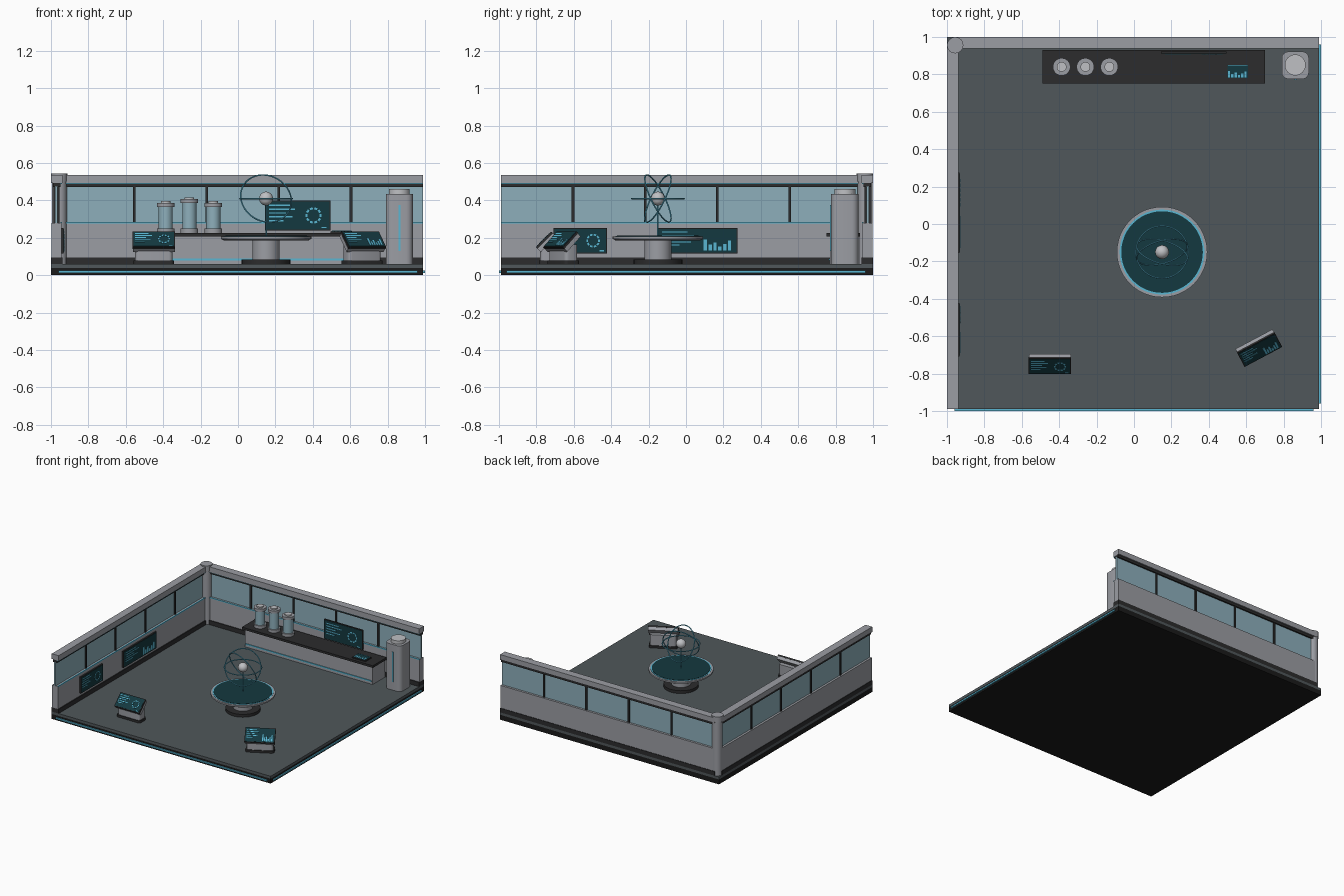
import bpy, bmesh, math
from mathutils import Matrix, Vector

if "Cube" in bpy.data.objects:
    bpy.data.objects.remove(bpy.data.objects["Cube"])


def material(name, r, g, b):
    m = bpy.data.materials.new(name)
    m.use_nodes = True
    m.diffuse_color = (r, g, b, 1)
    m.node_tree.nodes["Principled BSDF"].inputs["Base Color"].default_value = (r, g, b, 1)
    return m


GREY = material("panel grey", 0.33, 0.34, 0.37)
PALE = material("pale metal", 0.52, 0.53, 0.55)
FLOOR = material("floor slate", 0.08, 0.095, 0.103)
DARK = material("trim charcoal", 0.025, 0.025, 0.026)
BLACK = material("base black", 0.011, 0.011, 0.011)
GLASS = material("window glass", 0.27, 0.43, 0.5)
CYAN = material("glow cyan", 0.1, 0.47, 0.65)
SCREEN = material("screen teal", 0.007, 0.04, 0.05)


def finish(name, bm, mat, smooth=False):
    bmesh.ops.recalc_face_normals(bm, faces=bm.faces)
    me = bpy.data.meshes.new(name)
    bm.to_mesh(me)
    bm.free()
    me.materials.append(mat)
    ob = bpy.data.objects.new(name, me)
    bpy.context.collection.objects.link(ob)
    if smooth:
        bpy.ops.object.select_all(action="DESELECT")
        ob.select_set(True)
        bpy.context.view_layer.objects.active = ob
        bpy.ops.object.shade_smooth_by_angle(angle=math.radians(35))
    return ob


def boxes(name, mat, spans, mx=Matrix(), round_by=0):
    """Boxes given as (x0, x1, y0, y1, z0, z1), optionally with rounded upright edges."""
    bm = bmesh.new()
    for x0, x1, y0, y1, z0, z1 in spans:
        place = Matrix.Translation(((x0 + x1) / 2, (y0 + y1) / 2, (z0 + z1) / 2))
        bmesh.ops.create_cube(bm, size=1, matrix=place @ Matrix.Diagonal((x1 - x0, y1 - y0, z1 - z0, 1)))
    if round_by:
        upright = [e for e in bm.edges if abs(e.verts[0].co.z - e.verts[1].co.z) > 1e-4]
        bmesh.ops.bevel(bm, geom=upright, offset=round_by, segments=4, profile=0.5, affect="EDGES")
    bm.transform(mx)
    return finish(name, bm, mat, round_by > 0)


def lathe(name, mat, x, y, profile, sides=32):
    """Spin a (radius, height) profile about an upright axis."""
    bm = bmesh.new()
    vs = [bm.verts.new((r, 0, z)) for r, z in profile]
    es = [bm.edges.new(p) for p in zip(vs, vs[1:])]
    bmesh.ops.spin(bm, geom=vs + es, cent=(0, 0, 0), axis=(0, 0, 1), angle=math.tau, steps=sides)
    bmesh.ops.remove_doubles(bm, verts=bm.verts, dist=1e-5)
    bm.transform(Matrix.Translation((x, y, 0)))
    return finish(name, bm, mat, True)


def disc(name, mat, x, y, r, z0, z1, sides=32):
    return lathe(name, mat, x, y, [(0, z0), (r, z0), (r, z1), (0, z1)], sides)


def hoop(name, mat, centre, radius, thick, rot=Matrix()):
    bm = bmesh.new()
    vs = [bm.verts.new((radius + thick * math.cos(a), 0, thick * math.sin(a)))
          for a in (i * math.tau / 8 for i in range(8))]
    es = [bm.edges.new((vs[i], vs[i - 1])) for i in range(8)]
    bmesh.ops.spin(bm, geom=vs + es, cent=(0, 0, 0), axis=(0, 0, 1), angle=math.tau, steps=56)
    bmesh.ops.remove_doubles(bm, verts=bm.verts, dist=1e-5)
    bm.transform(Matrix.Translation(centre) @ rot)
    return finish(name, bm, mat, True)


def screen(name, w, h, mx, chart):
    """Display facing local +z: frame, panel, text lines on the left and a chart on the right."""
    boxes(name + "_frame", DARK, [(-w / 2, w / 2, -h / 2, h / 2, -0.008, 0.004)], mx)
    e = 0.005
    boxes(name + "_panel", SCREEN, [(-w / 2 + e, w / 2 - e, -h / 2 + e, h / 2 - e, 0.003, 0.006)], mx)
    marks = []
    t = h * 0.022
    if chart != "tablet":
        for i, length in enumerate((0.32, 0.4, 0.26, 0.36, 0.22)):
            v = h * (0.34 - 0.13 * i)
            marks.append((-w * 0.44, w * (length - 0.44), v - t, v + t, 0.005, 0.008))
    if chart == "ring":
        marks.append((w * 0.36, w * 0.44, -h * 0.42, -h * 0.38, 0.005, 0.008))
    else:
        left, right = (-0.44, 0.44) if chart == "tablet" else (0.08, 0.44)
        bars = (0.55, 0.3, 0.42, 0.2, 0.34, 0.5)
        step = (right - left) / len(bars)
        for i, tall in enumerate(bars):
            u = w * (left + i * step)
            marks.append((u, u + w * step * 0.7, -h * 0.4, h * (tall * 0.8 - 0.4), 0.005, 0.008))
        if chart == "tablet":
            marks.append((w * left, w * right, h * 0.36, h * 0.42, 0.005, 0.008))
    boxes(name + "_marks", CYAN, marks, mx)
    if chart == "ring":
        s = h * 0.05
        for i in range(10):
            turn = Matrix.Translation((w * 0.24, 0, 0)) @ Matrix.Rotation(i * math.tau / 10, 4, "Z")
            boxes(name + "_dial_dash", CYAN, [(h * 0.2, h * 0.27, -s, s, 0.005, 0.008)], mx @ turn)


def turn(deg, axis):
    return Matrix.Rotation(math.radians(deg), 4, axis)


def at(x, y, z):
    return Matrix.Translation((x, y, z))


# Floor slab with glowing edge strips
boxes("floor_base", BLACK, [(-1, 0.99, -0.99, 1, 0, 0.04)])
boxes("floor_top", FLOOR, [(-1, 0.99, -0.99, 1, 0.04, 0.06)])
boxes("floor_glow_strips", CYAN, [(-0.96, 0.96, -1, -0.985, 0.013, 0.025),
                                  (0.985, 1, -0.96, 0.96, 0.013, 0.025)])

# Back wall, and the same wall reflected across the corner diagonal
swap = Matrix(((0, -1, 0, 0), (-1, 0, 0, 0), (0, 0, 1, 0), (0, 0, 0, 1)))
for side, mx in (("back", Matrix()), ("left", swap)):
    a, b = -0.96, 0.99
    boxes(side + "_wall_skirting", DARK, [(a, b, 0.937, 1, 0.06, 0.095)], mx)
    boxes(side + "_wall_panel", GREY, [(a, b, 0.944, 0.996, 0.095, 0.28)], mx)
    boxes(side + "_wall_glass", GLASS, [(a, b, 0.964, 0.978, 0.28, 0.475)], mx)
    boxes(side + "_wall_rail", GREY, [(a, b, 0.938, 1, 0.492, 0.535)], mx)
    boxes(side + "_wall_header", DARK, [(a, b, 0.95, 0.99, 0.472, 0.492)], mx)
    boxes(side + "_wall_mullions", DARK,
          [(u - 0.007, u + 0.007, 0.955, 0.987, 0.28, 0.475) for u in (-0.555, -0.168, 0.218, 0.604)], mx)
    boxes(side + "_wall_glow_trim", CYAN, [(a, b, 0.94, 0.948, 0.276, 0.284),
                                           (a, b, 0.94, 0.952, 0.487, 0.493)], mx)
disc("corner_post", GREY, -0.955, 0.957, 0.04, 0.06, 0.5)
disc("corner_post_cap", GREY, -0.956, 0.956, 0.044, 0.5, 0.545, 16)

# Counter with display and three canisters
boxes("counter_body", GREY, [(-0.475, 0.685, 0.77, 0.93, 0.06, 0.208)])
boxes("counter_top", DARK, [(-0.49, 0.7, 0.75, 0.93, 0.208, 0.226)])
boxes("counter_glow_strip", CYAN, [(-0.465, 0.675, 0.764, 0.772, 0.08, 0.09)])
for x, top in ((-0.387, 0.365), (-0.26, 0.385), (-0.132, 0.365)):
    disc("canister_base", GREY, x, 0.84, 0.047, 0.226, 0.25)
    disc("canister_glass", GLASS, x, 0.84, 0.038, 0.25, top)
    disc("canister_lid", GREY, x, 0.84, 0.047, top, top + 0.022)
    disc("canister_knob", PALE, x, 0.84, 0.026, top + 0.022, top + 0.032)
screen("counter_display", 0.35, 0.16, at(0.32, 0.915, 0.32) @ turn(90, "X"), "ring")
screen("counter_tablet", 0.12, 0.08, at(0.555, 0.815, 0.23), "tablet")

# Tall dispenser
boxes("dispenser_body", GREY, [(0.79, 0.935, 0.775, 0.922, 0.06, 0.435)], round_by=0.035)
disc("dispenser_cap", PALE, 0.862, 0.85, 0.056, 0.435, 0.462)
boxes("dispenser_glow_strip", CYAN, [(0.859, 0.869, 0.77, 0.78, 0.13, 0.375)])

# Displays on the left wall
facing = turn(90, "Z") @ turn(90, "X")
screen("wall_display_large", 0.43, 0.135, at(-0.936, 0.06, 0.185) @ facing, "bars")
screen("wall_display_small", 0.285, 0.135, at(-0.936, -0.565, 0.185) @ facing, "ring")

# Round projector table
cx, cy = 0.15, -0.15
disc("table_foot", DARK, cx, cy, 0.13, 0.06, 0.083)
disc("table_pedestal", GREY, cx, cy, 0.073, 0.083, 0.187)
lathe("table_top", GREY, cx, cy, [(0, 0.185), (0.225, 0.185), (0.242, 0.195), (0.242, 0.207), (0, 0.207)], 48)
disc("table_glow_ring", CYAN, cx, cy, 0.227, 0.206, 0.2095, 48)
disc("table_screen", SCREEN, cx, cy, 0.218, 0.207, 0.2115, 48)

# Orbit hologram over the table
disc("hologram_stem", CYAN, cx, cy, 0.004, 0.21, 0.38, 12)
bm = bmesh.new()
bmesh.ops.create_uvsphere(bm, u_segments=24, v_segments=14, radius=0.037, matrix=at(cx, cy, 0.41))
finish("hologram_core", bm, PALE, True)
for tilt, lean in ((0, 0), (60, 30), (-60, 30)):
    hoop("hologram_orbit", CYAN, (cx, cy, 0.41), 0.14, 0.004, turn(lean, "Y") @ turn(tilt, "X"))

# Two slanted consoles
for x, y, spin, chart in ((-0.45, -0.745, 0, "ring"), (0.665, -0.66, 28, "bars")):
    mx = at(x, y, 0) @ turn(spin, "Z")
    boxes("console_foot", DARK, [(-0.108, 0.108, -0.042, 0.05, 0.06, 0.078)], mx, 0.02)
    boxes("console_body", GREY, [(-0.1, 0.1, -0.035, 0.043, 0.078, 0.165)], mx, 0.02)
    tilt = mx @ at(0, -0.013, 0.189) @ turn(45, "X")
    boxes("console_head", GREY, [(-0.112, 0.112, -0.058, 0.058, -0.032, -0.006)], tilt)
    screen("console_display", 0.228, 0.118, tilt, chart)
